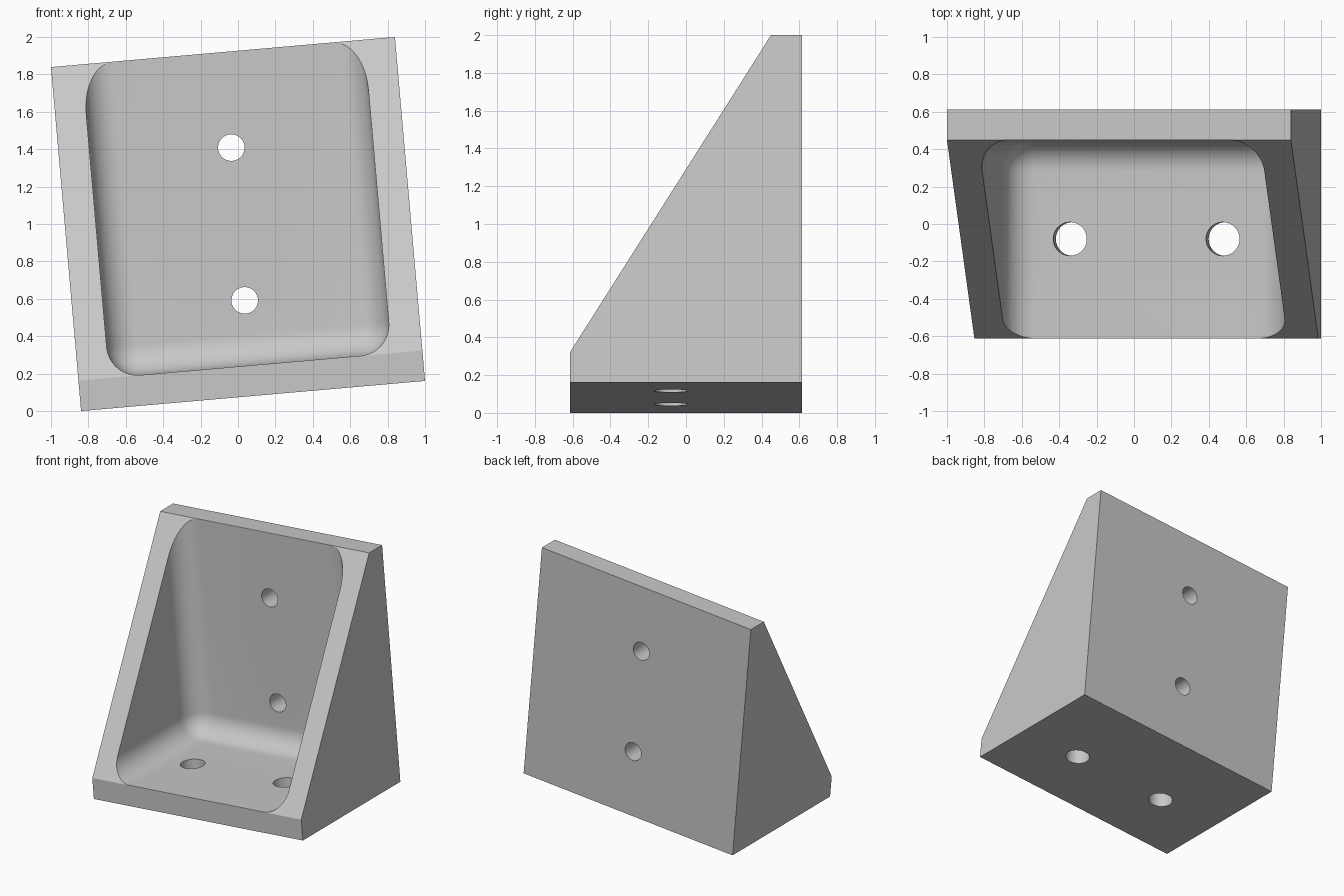
import bpy, bmesh, math
from mathutils import Matrix, Vector

cube = bpy.data.objects.get("Cube")
if cube:
    bpy.data.objects.remove(cube, do_unlink=True)

HALF = 0.923      # half width and half height of the square back
DEPTH = 0.613     # half depth
WALL = 0.163
FILLET = 0.165
HOLE = 0.41       # hole distance from the centre line

grey = bpy.data.materials.new("light_grey")
grey.use_nodes = True
colour = (0.58, 0.58, 0.58, 1)
grey.diffuse_color = colour
grey.node_tree.nodes["Principled BSDF"].inputs["Base Color"].default_value = colour


def make(name, bm):
    bmesh.ops.recalc_face_normals(bm, faces=bm.faces)
    mesh = bpy.data.meshes.new(name)
    bm.to_mesh(mesh)
    bm.free()
    mesh.materials.append(grey)
    obj = bpy.data.objects.new(name, mesh)
    bpy.context.collection.objects.link(obj)
    return obj


def hole_cutter(name, centre, radius, axis):
    bm = bmesh.new()
    turn = Matrix.Rotation(math.pi / 2, 4, 'X') if axis == 'Y' else Matrix()
    bmesh.ops.create_cone(bm, cap_ends=True, segments=48, radius1=radius, radius2=radius,
                          depth=0.5, matrix=Matrix.Translation(centre) @ turn)
    return make(name, bm)


# Wedge body: side profile extruded across the width
profile = [(-DEPTH, -HALF), (DEPTH, -HALF), (DEPTH, HALF),
           (DEPTH - WALL, HALF), (-DEPTH, -HALF + WALL)]
bm = bmesh.new()
side = bm.faces.new([bm.verts.new((-HALF, y, z)) for y, z in profile])
swept = bmesh.ops.extrude_face_region(bm, geom=[side])
bmesh.ops.translate(bm, vec=(2 * HALF, 0, 0),
                    verts=[v for v in swept["geom"] if isinstance(v, bmesh.types.BMVert)])
bracket = make("corner_bracket", bm)

# Rounded pocket, running out past the front and the top
low = Vector((-HALF + WALL + 0.003, -2, -HALF + WALL + 0.001))
high = Vector((HALF - WALL - 0.003, DEPTH - WALL - 0.001, 2))
bm = bmesh.new()
bmesh.ops.create_cube(bm, size=1, matrix=Matrix.Translation((low + high) / 2)
                      @ Matrix.Diagonal((high - low).to_4d()))
bmesh.ops.bevel(bm, geom=bm.edges[:], offset=FILLET, segments=14, profile=0.5, affect='EDGES')
cutters = [make("pocket_cutter", bm)]

# Two screw holes in the back wall and two in the floor
for s in (-1, 1):
    cutters.append(hole_cutter("back_hole_cutter", (0, DEPTH - WALL / 2, s * HOLE), 0.071, 'Y'))
    cutters.append(hole_cutter("floor_hole_cutter", (s * HOLE, -0.08, -HALF + WALL / 2), 0.09, 'Z'))

bpy.ops.object.select_all(action='DESELECT')
bpy.context.view_layer.objects.active = bracket
bracket.select_set(True)
for cutter in cutters:
    cutter.hide_render = True
    cut = bracket.modifiers.new(cutter.name, 'BOOLEAN')
    cut.operation = 'DIFFERENCE'
    cut.solver = 'EXACT'
    cut.object = cutter
    bpy.ops.object.modifier_apply(modifier=cut.name)
    bpy.data.objects.remove(cutter, do_unlink=True)

# Tilt the whole bracket sideways so it rests on one bottom edge
bracket.data.transform(Matrix.Translation((0, 0, 1))
                       @ Matrix.Rotation(math.radians(-5), 4, 'Y'))
bpy.ops.object.shade_smooth_by_angle(angle=math.radians(25))
